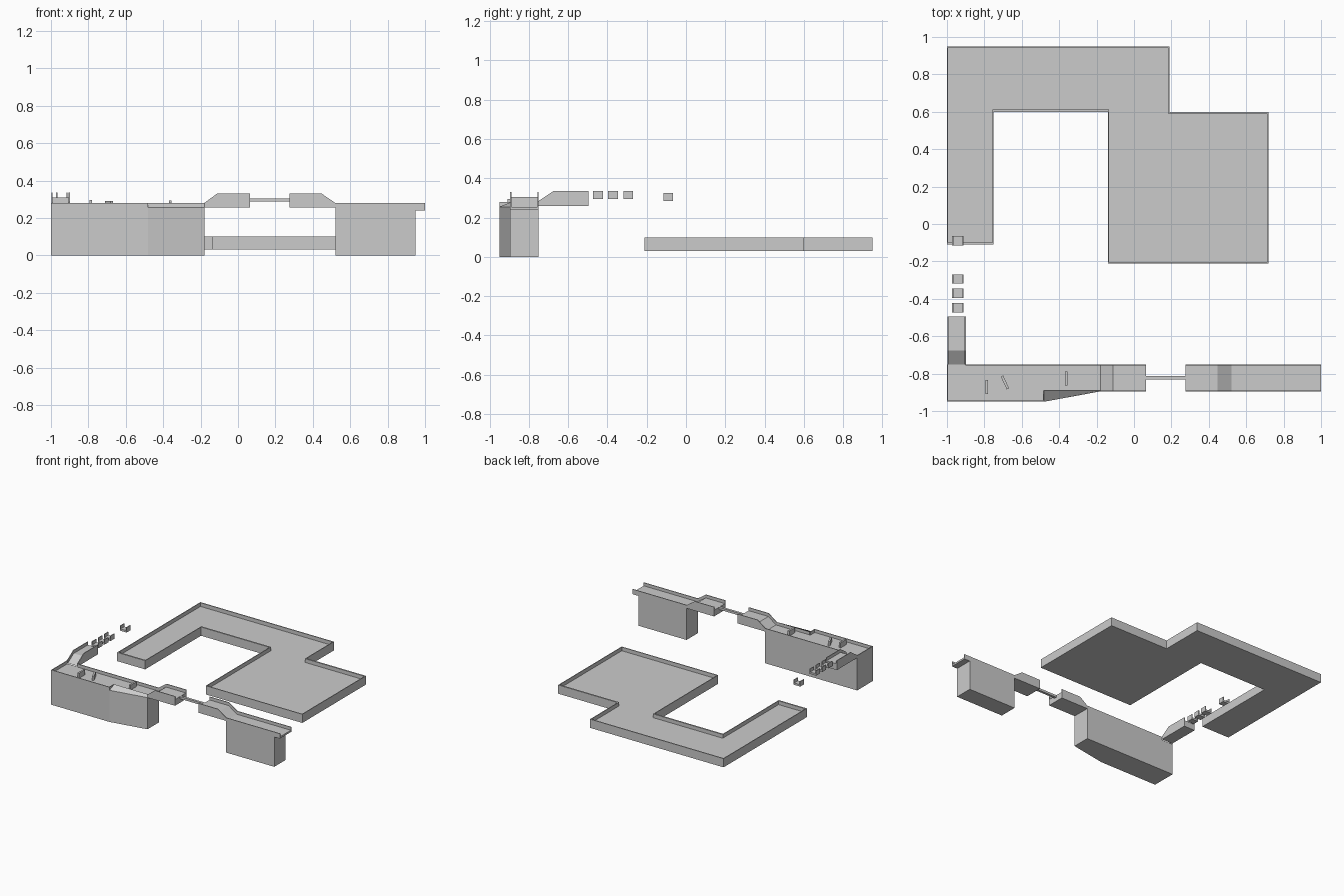
import bpy
from math import radians
from mathutils import Matrix

if "Cube" in bpy.data.objects:
    bpy.data.objects.remove(bpy.data.objects["Cube"])

WALL = 0.006    # rim thickness
RIM = 0.025     # rim height above a floor


def mesh_object(name, verts, faces):
    mesh = bpy.data.meshes.new(name)
    mesh.from_pydata(verts, [], faces)
    mesh.update()
    ob = bpy.data.objects.new(name, mesh)
    bpy.context.collection.objects.link(ob)
    return ob


def prism(name, outline, lo, hi, place):
    """Extrude a counter-clockwise outline between lo and hi; place maps (u, v, w) to xyz."""
    n = len(outline)
    verts = [place(u, v, w) for w in (lo, hi) for u, v in outline]
    faces = [tuple(reversed(range(n))), tuple(range(n, 2 * n))]
    faces += [(i, (i + 1) % n, (i + 1) % n + n, i + n) for i in range(n)]
    return mesh_object(name, verts, faces)


def slab(name, outline, z0, z1):
    return prism(name, outline, z0, z1, lambda u, v, w: (u, v, w))


def box(name, x0, x1, y0, y1, z0, z1):
    return slab(name, [(x0, y0), (x1, y0), (x1, y1), (x0, y1)], z0, z1)


def channel(name, half, length, floor, base, slope=0.0, drop=0.0):
    """Straight U-shaped track along local +x from 0, with an optional ramp at its start."""
    def profile(extra):
        pts = [(0, base), (length, base), (length, floor + extra)]
        if slope:
            pts.append((slope, floor + extra))
        return pts + [(0, floor - drop + extra)]

    def place(u, v, w):
        return (u, -w, v)

    def clean(pts):
        return [p for i, p in enumerate(pts) if p != pts[i - 1]]

    parts = [prism(name + "_floor", clean(profile(0)), -half + WALL, half - WALL, place),
             prism(name + "_rim_a", profile(RIM), -half, -half + WALL, place),
             prism(name + "_rim_b", profile(RIM), half - WALL, half, place)]
    return parts


def put(parts, x, y, angle=0):
    for ob in parts:
        ob.data.transform(Matrix.Translation((x, y, 0)) @ Matrix.Rotation(radians(angle), 4, 'Z'))


# Large low tray: outer and inner outlines, sunken floor
outer = [(-1, .95), (-1, -.11), (-.75, -.11), (-.75, .60), (-.14, .60), (-.14, -.21),
         (.72, -.21), (.72, .60), (.19, .60), (.19, .95)]
inner = [(-.994, .942), (-.994, -.098), (-.756, -.098), (-.756, .612), (-.134, .612),
         (-.134, -.203), (.714, -.203), (.714, .588), (.184, .588), (.184, .942)]
n = len(outer)
verts = [(x, y, z) for loop, z in ((outer, .03), (outer, .10), (inner, .10), (inner, .07))
         for x, y in loop]
faces = [tuple(reversed(range(n))), tuple(range(3 * n, 4 * n))]
for k in range(3):
    for i in range(n):
        j = (i + 1) % n
        faces.append((k * n + i, k * n + j, k * n + n + j, k * n + n + i))
mesh_object("large_tray", verts, faces)

# Left block with its floor, rims and sloped corner
T, R = .255, .28
slab("left_block", [(-1, -.95), (-.48, -.95), (-.18, -.895), (-.18, -.75), (-1, -.75)], 0, T)
box("left_block_front_rim", -1, -.48, -.95, -.95 + WALL, T, R)
box("left_block_end_rim", -1, -1 + WALL, -.95 + WALL, -.75, T, R)
box("left_block_back_rim", -.9, -.18, -.75 - WALL, -.75, T, R)
box("left_block_step_rim", -.48 - WALL, -.48, -.95 + WALL, -.89, T, R)
mesh_object("corner_wedge",
            [(-.48, -.95, T), (-.18, -.895, T), (-.18, -.889, T), (-.48, -.889, T),
             (-.18, -.889, R), (-.48, -.889, R)],
            [(0, 3, 2, 1), (0, 1, 4, 5), (2, 3, 5, 4), (0, 5, 3), (1, 2, 4)])

# Thin obstacles standing on the left block
for i, (x, y, length, turn, top) in enumerate([(-.787, -.872, .075, 0, .296),
                                               (-.69, -.847, .075, 25, .291),
                                               (-.362, -.825, .075, 0, .294)]):
    ob = box("obstacle_%d" % i, -.007, .007, -length / 2, length / 2, T, top)
    put([ob], x, y, turn)

# Raised bridge halves with the narrow beam between them
MID = -.8225
put(channel("bridge_left", .0725, .245, .305, .255, .068, .05), -.18, MID)
put(channel("bridge_right", .0725, .245, .305, .255, .073, .05), .52, MID, 180)
box("narrow_beam", .065, .275, -.832, -.812, .287, .305)

# Right block and the overhanging catch at its end
put(channel("right_block", .0725, .43, T, 0), .52, MID)
put(channel("end_catch", .0725, .05, T, .24), .95, MID)

# Side ramp and the row of floating stepping pieces
put(channel("side_ramp", .049, .255, .31, .26, .075, .05), -.948, -.75, 90)
for i, (y, floor) in enumerate([(-.473, .31), (-.396, .31), (-.319, .31), (-.115, .30)]):
    put(channel("stepping_piece_%d" % i, .03, .05, floor, floor - .015), -.942, y, 90)
